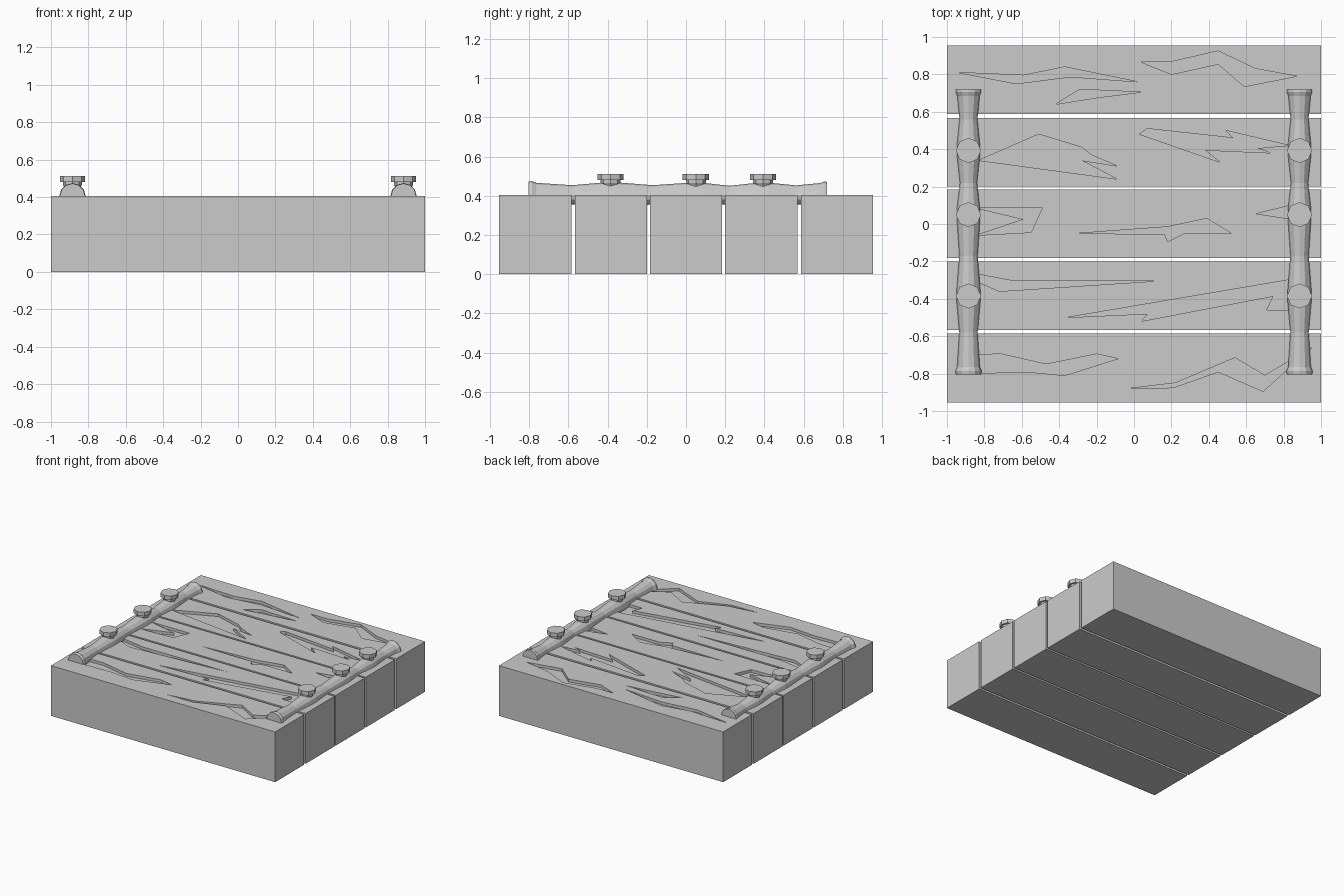
import bpy, bmesh
from math import cos, sin, pi

if "Cube" in bpy.data.objects:
    bpy.data.objects.remove(bpy.data.objects["Cube"])

TOP = 0.405      # plank height
DEPTH = 0.022    # depth of the carved grain


def make_object(name, bm):
    bmesh.ops.recalc_face_normals(bm, faces=bm.faces)
    mesh = bpy.data.meshes.new(name)
    bm.to_mesh(mesh)
    bm.free()
    obj = bpy.data.objects.new(name, mesh)
    bpy.context.collection.objects.link(obj)
    return obj


def prism(bm, outline, z0, z1):
    low = [bm.verts.new((x, y, z0)) for x, y in outline]
    face = bm.faces.new(low)
    up = bmesh.ops.extrude_face_region(bm, geom=[face])["geom"]
    for v in up:
        if isinstance(v, bmesh.types.BMVert):
            v.co.z = z1


def lathe(name, profile, sides, place):
    # profile: (radius, distance along axis)
    bm = bmesh.new()
    rings = [[bm.verts.new(place(r * cos(2 * pi * i / sides), r * sin(2 * pi * i / sides), t))
              for i in range(sides)] for r, t in profile]
    for a, b in zip(rings, rings[1:]):
        for i in range(sides):
            j = (i + 1) % sides
            bm.faces.new((a[i], a[j], b[j], b[i]))
    bm.faces.new(rings[0])
    bm.faces.new(rings[-1])
    return make_object(name, bm)


def plank(name, y0, y1, *grain):
    bm = bmesh.new()
    prism(bm, [(-1, y0), (1, y0), (1, y1), (-1, y1)], 0, TOP)
    obj = make_object(name, bm)
    # carve the wood grain into the top
    bm = bmesh.new()
    for outline in grain:
        prism(bm, outline, TOP - DEPTH, TOP + 0.1)
    cutter = make_object(name + "_grain_cutter", bm)
    cutter.hide_render = True
    mod = obj.modifiers.new("grain", "BOOLEAN")
    mod.operation = "DIFFERENCE"
    mod.solver = "EXACT"
    mod.object = cutter
    deps = bpy.context.evaluated_depsgraph_get()
    carved = bpy.data.meshes.new_from_object(obj.evaluated_get(deps))
    obj.modifiers.clear()
    obj.data = carved
    bpy.data.objects.remove(cutter)


# five planks, front to back
plank("plank_1", -0.955, -0.585,
      [(-.88, -.7), (-.71, -.695), (-.47, -.75), (-.2, -.695), (-.085, -.72),
       (-.37, -.81), (-.58, -.79), (-.88, -.8)],
      [(-.03, -.88), (.22, -.85), (.54, -.715), (.7, -.81), (.95, -.66), (.69, -.895), (.45, -.79), (.21, -.875)])
plank("plank_2", -0.566, -0.2,
      [(-.88, -.26), (-.64, -.305), (.12, -.305), (-.72, -.36), (-.88, -.29)],
      [(-.36, -.5), (.88, -.29), (.88, -.46), (.71, -.46), (.745, -.385), (.04, -.52), (.075, -.48)])
plank("plank_3", -0.183, 0.184,
      [(-.84, .085), (-.49, .085), (-.55, -.045), (-.84, -.06), (-.59, .025)],
      [(-.3, -.05), (.18, -.015), (.39, .03), (.52, -.05), (.27, -.05), (.18, -.095), (.165, -.055)],
      [(.655, .055), (.88, .11), (.88, .02)])
plank("plank_4", 0.2, 0.568,
      [(-.83, .34), (-.51, .48), (-.28, .41), (-.23, .37), (-.09, .31), (-.28, .34), (-.09, .24)],
      [(.03, .48), (.07, .51), (.53, .46), (.49, .5), (.83, .42), (.66, .405), (.73, .38), (.38, .395), (.46, .33)])
plank("plank_5", 0.588, 0.955,
      [(-.94, .81), (-.59, .795), (-.37, .84), (.02, .76), (-.34, .787), (-.63, .75)],
      [(.04, .865), (.19, .865), (.45, .925), (.65, .83), (.87, .79), (.59, .735), (.45, .855), (.2, .8)],
      [(-.42, .64), (-.29, .72), (.04, .705), (-.2, .675)])

# round straps with flared ends, held by eight-sided bolts
STRAP = [(.067, -.805), (.07, -.785), (.061, -.765), (.049, -.58), (.064, -.41), (.064, -.36),
         (.049, -.17), (.062, .02), (.062, .08), (.046, .22), (.062, .37), (.062, .42),
         (.048, .56), (.06, .685), (.068, .705), (.066, .72)]
BOLT = [(.035, .42), (.045, .455), (.051, .465), (.051, .48), (.067, .48), (.067, .512)]
for side, x in (("left", -0.885), ("right", 0.885)):
    lathe(side + "_strap", STRAP, 12, lambda a, b, t: (x + a, t, TOP + b))
    for n, y in enumerate((-0.385, 0.05, 0.393), 1):
        lathe(f"{side}_bolt_{n}", BOLT, 8, lambda a, b, t: (x + a, y + b, t))
